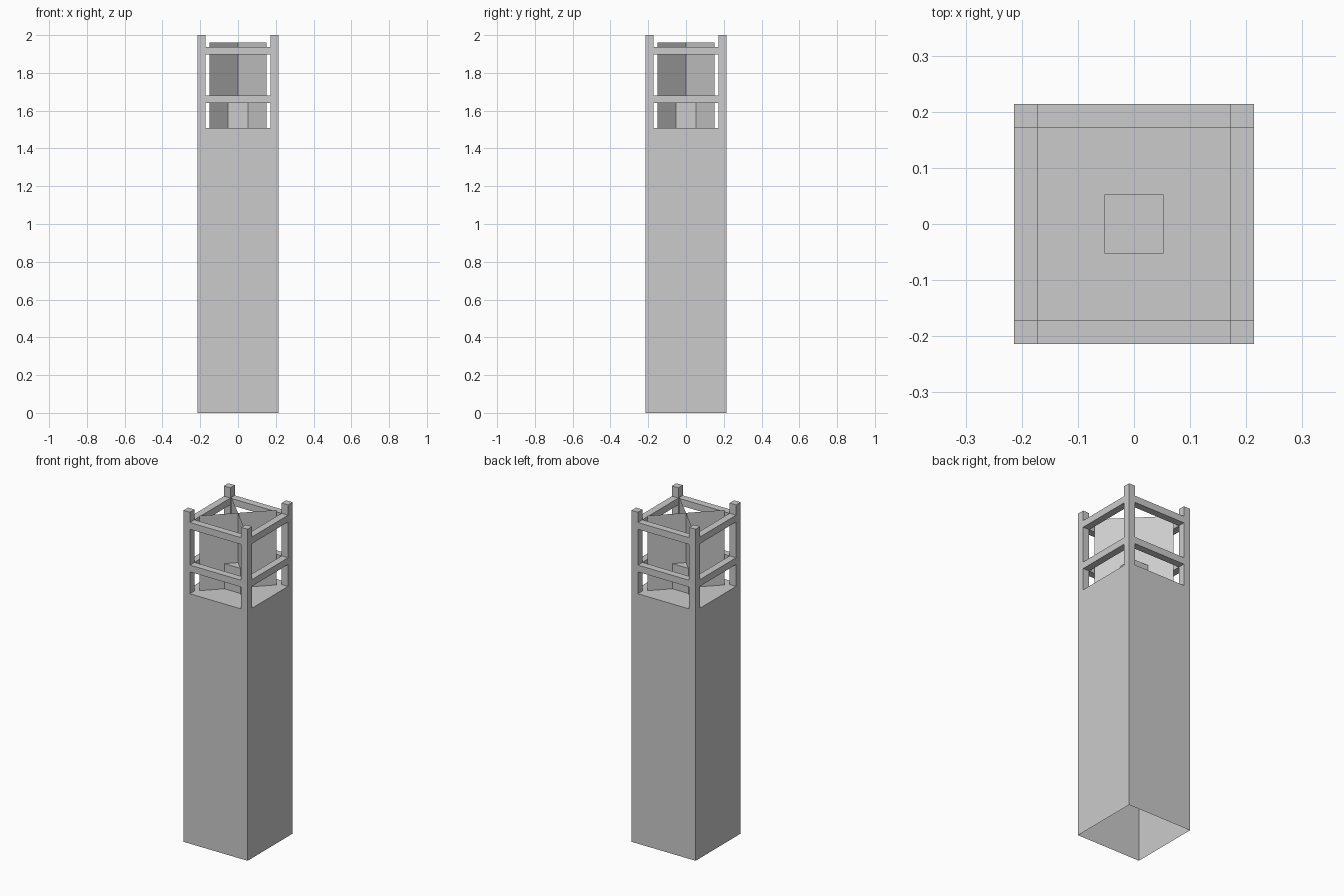
import bpy, bmesh

if "Cube" in bpy.data.objects:
    bpy.data.objects.remove(bpy.data.objects["Cube"])

W = 0.214        # half width of the tower
T = 0.0427       # post and rail thickness
FLOOR = 1.508    # top of the solid body


def make(name, verts, faces):
    me = bpy.data.meshes.new(name)
    me.from_pydata(verts, [], faces)
    ob = bpy.data.objects.new(name, me)
    bpy.context.collection.objects.link(ob)
    return ob


def box(name, lo, hi, open_bottom=False):
    bm = bmesh.new()
    bmesh.ops.create_cube(bm, size=1)
    for v in bm.verts:
        v.co = [lo[i] if v.co[i] < 0 else hi[i] for i in range(3)]
    if open_bottom:
        down = [f for f in bm.faces if f.normal.z < -0.5]
        bmesh.ops.delete(bm, geom=down, context='FACES')
    me = bpy.data.meshes.new(name)
    bm.to_mesh(me)
    bm.free()
    ob = bpy.data.objects.new(name, me)
    bpy.context.collection.objects.link(ob)
    return ob


# hollow pillar body, open underneath
box("pillar_body", (-W, -W, 0), (W, W, FLOOR), open_bottom=True)

# four corner posts
C = W - T / 2
for sx in (-1, 1):
    for sy in (-1, 1):
        x, y = sx * C, sy * C
        box("corner_post", (x - T/2, y - T/2, FLOOR), (x + T/2, y + T/2, 2.0))

# two rings of rails between the posts
L = W - T
for z0, z1 in ((1.64, 1.681), (1.897, 1.938)):
    for s in (-1, 1):
        c = s * C
        box("rail_x", (-L, c - T/2, z0), (L, c + T/2, z1))
        box("rail_y", (c - T/2, -L, z0), (c + T/2, L, z1))

# block in the middle of the floor
box("lamp_block", (-0.053, -0.053, FLOOR), (0.053, 0.053, 1.66))

# two crossed diagonal flame sheets, no thickness
R, TOP = 0.151, 1.96
for s in (-1, 1):
    make("flame_sheet",
         [(-R, -s*R, FLOOR), (R, s*R, FLOOR), (R, s*R, TOP), (-R, -s*R, TOP)],
         [(0, 1, 2, 3)])
